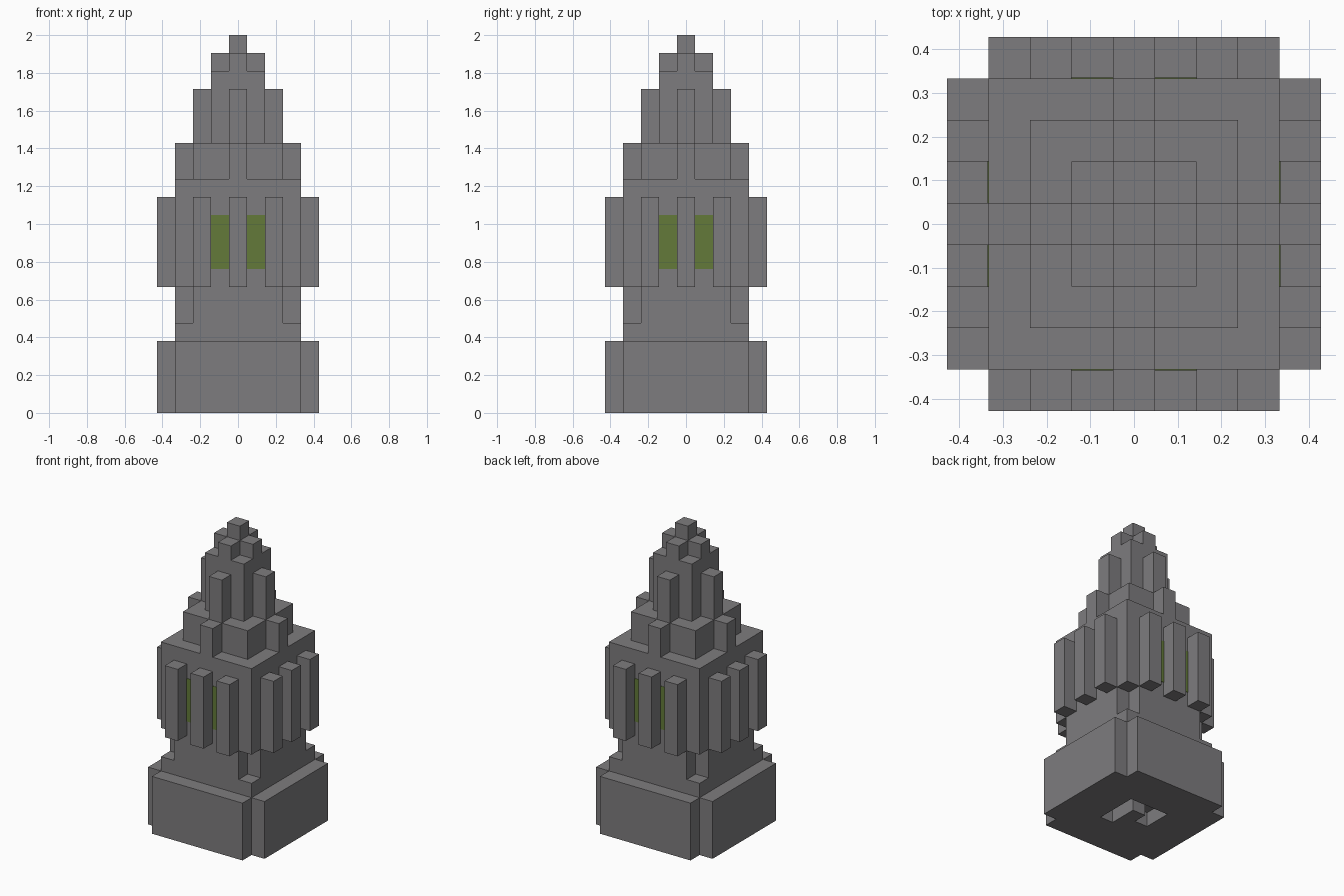
import bpy
import bmesh
from math import pi
from mathutils import Matrix

if "Cube" in bpy.data.objects:
    bpy.data.objects.remove(bpy.data.objects["Cube"], do_unlink=True)

U = 2 / 21  # one block


def material(name, colour):
    m = bpy.data.materials.new(name)
    m.use_nodes = True
    m.diffuse_color = colour
    m.node_tree.nodes["Principled BSDF"].inputs["Base Color"].default_value = colour
    return m


stone = material("grey stone", (0.207, 0.202, 0.209, 1))
moss = material("olive window", (0.125, 0.195, 0.041, 1))


def prism(name, outline, z0, z1, mat=stone, sides=(0,)):
    """Extrude an outline in block units, copied at quarter turns."""
    bm = bmesh.new()
    for turn in sides:
        spin = Matrix.Rotation(turn * pi / 2, 4, "Z")
        verts = [bm.verts.new(spin @ (Matrix.Scale(U, 4) @ Matrix.Translation((x, y, z0))).translation)
                 for x, y in outline]
        face = bm.faces.new(verts)
        top = bmesh.ops.extrude_face_region(bm, geom=[face])["geom"]
        bmesh.ops.translate(bm, vec=(0, 0, (z1 - z0) * U),
                            verts=[g for g in top if isinstance(g, bmesh.types.BMVert)])
    bmesh.ops.recalc_face_normals(bm, faces=bm.faces)
    mesh = bpy.data.meshes.new(name)
    bm.to_mesh(mesh)
    bm.free()
    mesh.materials.append(mat)
    ob = bpy.data.objects.new(name, mesh)
    bpy.context.collection.objects.link(ob)
    return ob


def rect(x0, x1, y0, y1):
    return [(x0, y0), (x1, y0), (x1, y1), (x0, y1)]


def square(h):
    return rect(-h, h, -h, h)


def notched(h):
    """Square with one block missing from each corner."""
    i = h - 1
    return [(-i, -h), (i, -h), (i, -i), (h, -i), (h, i), (i, i),
            (i, h), (-i, h), (-i, i), (-h, i), (-h, -i), (-i, -i)]


ALL = range(4)

# Base with a hooked recess underneath
base = prism("base", notched(4.5), 0, 4)
hook = [(1.5, -1.5), (1.5, 1.5), (-1.5, 1.5), (-1.5, -.5),
        (-.5, -.5), (-.5, .5), (.5, .5), (.5, -1.5)]
cutter = prism("recess_cutter", hook, -1, 1)
cutter.hide_render = True
cut = base.modifiers.new("recess", "BOOLEAN")
cut.operation = "DIFFERENCE"
cut.solver = "EXACT"
cut.object = cutter
bpy.context.view_layer.objects.active = base
bpy.ops.object.modifier_apply(modifier=cut.name)
bpy.data.objects.remove(cutter, do_unlink=True)

# Stacked tower body
prism("plinth", square(3.5), 4, 5)
prism("neck", notched(3.5), 5, 7)
prism("main_body", square(3.5), 7, 13)
prism("upper_body", square(2.5), 13, 15)
prism("spire", square(1.5), 15, 19)
prism("spire_cross", notched(1.5), 19, 20)
prism("spire_tip", square(.5), 20, 21)

# Ribs on all four sides
for name, x in (("left", 2), ("middle", 0), ("right", -2)):
    prism(name + "_body_ribs", rect(x - .5, x + .5, -4.5, -3.5), 7, 12, sides=ALL)
prism("upper_ribs", rect(-.5, .5, -3.5, -2.5), 13, 15, sides=ALL)
prism("spire_ribs", rect(-.5, .5, -2.5, -1.5), 15, 18, sides=ALL)

# Windows between the body ribs
for name, x in (("left", 1), ("right", -1)):
    prism(name + "_windows", rect(x - .5, x + .5, -3.53, -3.49), 8, 11, moss, ALL)
